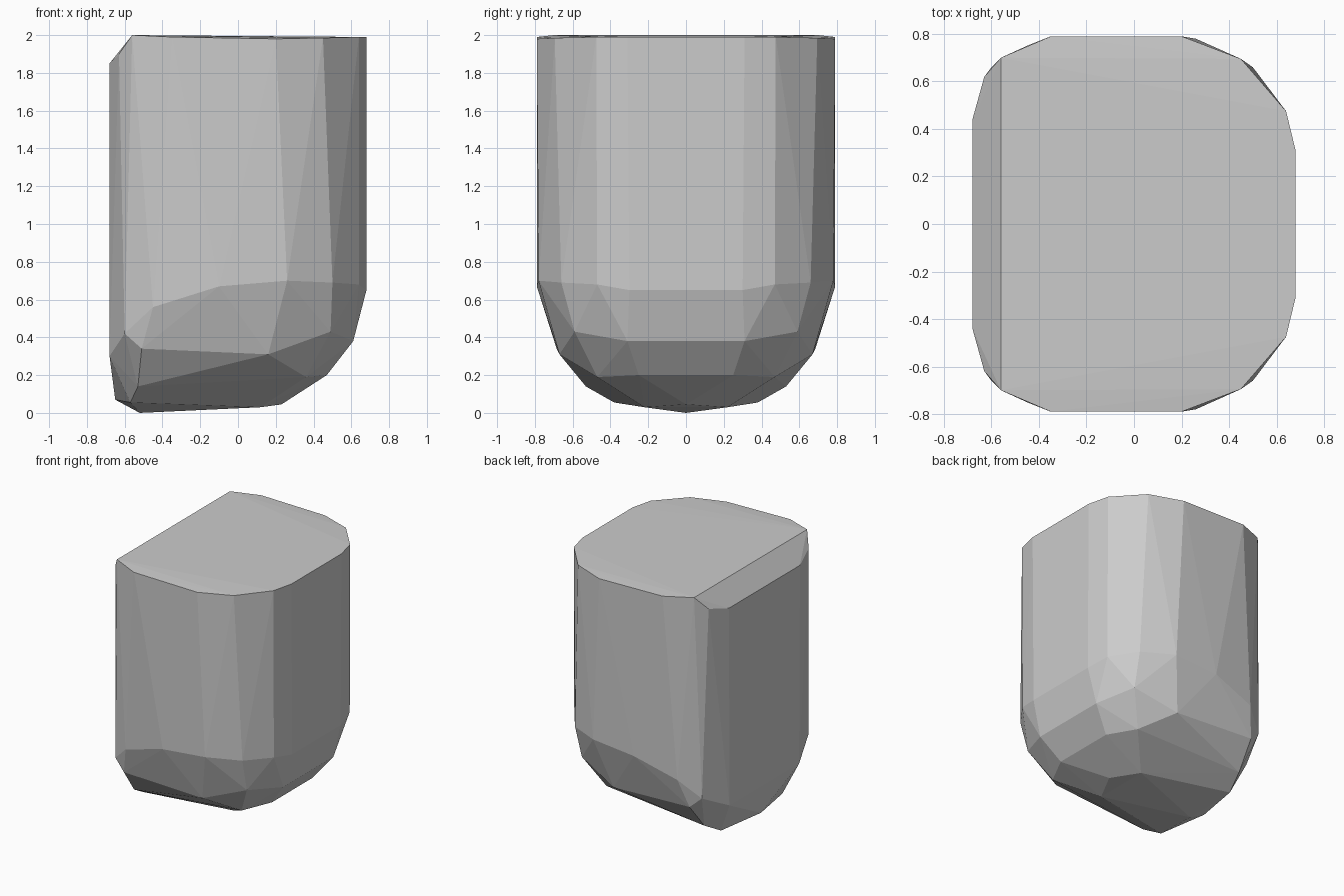
import bpy, bmesh

# Half outlines (x, |y|, z), mirrored across y = 0
RIM = [(-0.56, 0.70, 2.0), (-0.35, 0.79, 1.99), (0.20, 0.79, 1.98),
       (0.45, 0.695, 1.985), (0.64, 0.475, 1.99), (0.68, 0.31, 1.99)]
CHAMFER = [(-0.68, 0.44, 1.85), (-0.63, 0.62, 1.90)]
SHOULDER = [(-0.45, 0.75, 0.56), (-0.10, 0.79, 0.67), (0.26, 0.78, 0.70),
            (0.50, 0.66, 0.69), (0.64, 0.47, 0.68), (0.68, 0.30, 0.65)]
BELLY = [(-0.68, 0.43, 0.30), (-0.60, 0.66, 0.42), (-0.51, 0.685, 0.34),
         (0.16, 0.67, 0.31), (0.49, 0.59, 0.43), (0.61, 0.31, 0.38)]
BASE = [(-0.53, 0.53, 0.14), (0.36, 0.47, 0.19), (0.47, 0.25, 0.20),
        (-0.57, 0.38, 0.055), (0.12, 0.22, 0.03)]
KEEL = [(-0.65, 0.0, 0.07), (-0.52, 0.0, 0.0), (0.23, 0.0, 0.045)]

# Faceted solid wrapped around the outlines
bm = bmesh.new()
for x, y, z in RIM + CHAMFER + SHOULDER + BELLY + BASE:
    for side in (-1, 1):
        bm.verts.new((x, side * y, z))
for p in KEEL:
    bm.verts.new(p)
hull = bmesh.ops.convex_hull(bm, input=bm.verts[:])
loose = [v for v in bm.verts if not v.link_faces]
bmesh.ops.delete(bm, geom=loose, context='VERTS')
bmesh.ops.recalc_face_normals(bm, faces=bm.faces[:])

mesh = bpy.data.meshes.new("rounded_block")
bm.to_mesh(mesh)
bm.free()
block = bpy.data.objects.new("rounded_block", mesh)
bpy.context.collection.objects.link(block)

# Plain grey surface
grey = bpy.data.materials.new("grey")
grey.diffuse_color = (0.6, 0.6, 0.6, 1)
mesh.materials.append(grey)
